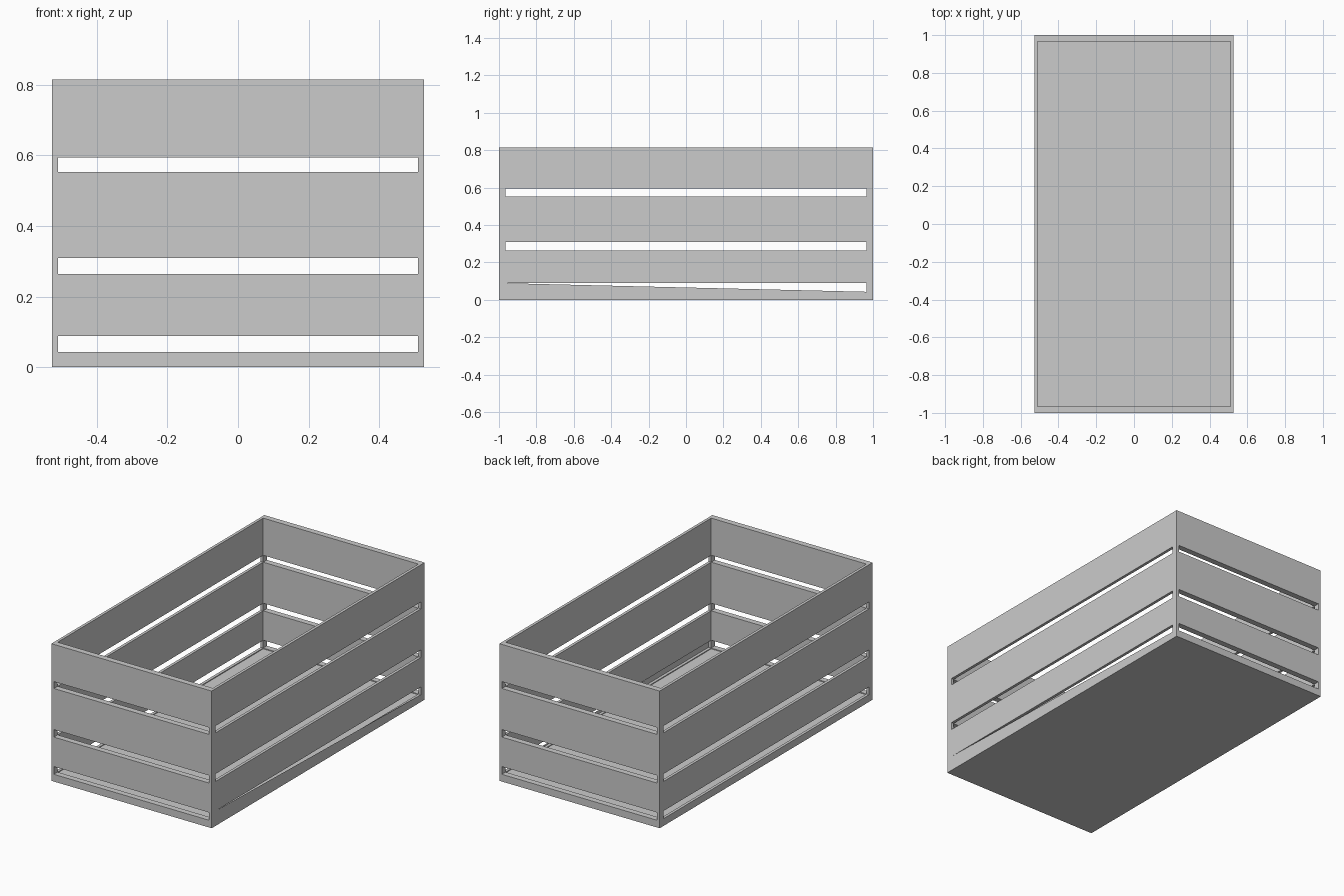
import bpy

if "Cube" in bpy.data.objects:
    bpy.data.objects.remove(bpy.data.objects["Cube"])

W, D, H = 0.527, 1.0, 0.815        # outer half width, half depth, height
IW, ID = 0.51, 0.965               # inner half width, half depth
FLOOR = 0.038
SLOTS = [(0.043, 0.089), (0.264, 0.309), (0.553, 0.594)]


def box(name, hx, hy, z0, z1):
    bpy.ops.mesh.primitive_cube_add(size=1, location=(0, 0, (z0 + z1) / 2))
    ob = bpy.context.object
    ob.name = name
    ob.scale = (2 * hx, 2 * hy, z1 - z0)
    bpy.ops.object.transform_apply(location=True, rotation=False, scale=True)
    return ob


def cut(target, cutter):
    mod = target.modifiers.new("cut", 'BOOLEAN')
    mod.operation = 'DIFFERENCE'
    mod.solver = 'EXACT'
    mod.object = cutter
    bpy.context.view_layer.objects.active = target
    bpy.ops.object.modifier_apply(modifier=mod.name)
    bpy.data.objects.remove(cutter, do_unlink=True)


# Open crate body with a thin floor
crate = box("slatted_crate", W, D, 0, H)
cut(crate, box("cavity_cutter", IW, ID, FLOOR, H + 0.2))

# Gaps between the slats, through the long and short walls
for z0, z1 in SLOTS:
    cut(crate, box("side_gap_cutter", W + 0.2, ID, z0, z1))
    cut(crate, box("end_gap_cutter", IW, D + 0.2, z0, z1))

# Thin wedge that partly closes the lowest gap on the right side
z0, z1 = SLOTS[0]
mesh = bpy.data.meshes.new("right_gap_wedge")
mesh.from_pydata([(W, -ID, z0), (W, ID, z0), (W, -ID, z1)], [], [(0, 1, 2)])
wedge = bpy.data.objects.new("right_gap_wedge", mesh)
bpy.context.collection.objects.link(wedge)

# Smooth shading with crisp corners
bpy.ops.object.select_all(action='DESELECT')
crate.select_set(True)
bpy.context.view_layer.objects.active = crate
bpy.ops.object.shade_smooth_by_angle()
